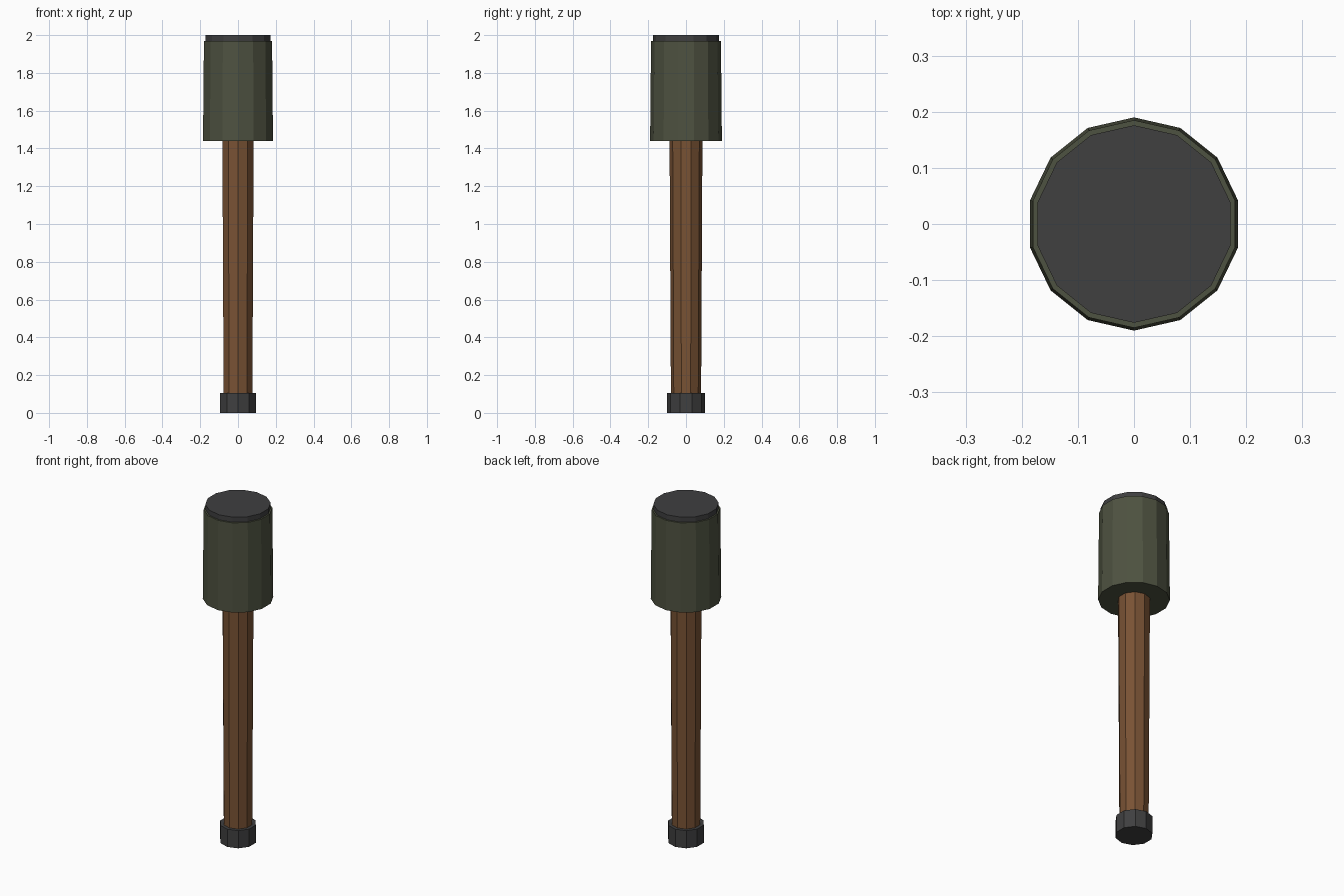
import bpy
import bmesh
from math import sin, cos, tau

cube = bpy.data.objects.get("Cube")
if cube:
    bpy.data.objects.remove(cube, do_unlink=True)


def make_material(name, rgb):
    mat = bpy.data.materials.new(name)
    mat.use_nodes = True
    colour = (*rgb, 1.0)
    mat.diffuse_color = colour
    bsdf = next(n for n in mat.node_tree.nodes if n.type == 'BSDF_PRINCIPLED')
    bsdf.inputs["Base Color"].default_value = colour
    bsdf.inputs["Roughness"].default_value = 0.8
    return mat


def make_prism(name, sides, profile, mat):
    """Closed faceted column from (radius, height) rings, with a corner facing +y."""
    bm = bmesh.new()
    rings = []
    for radius, z in profile:
        angles = [tau * i / sides for i in range(sides)]
        rings.append([bm.verts.new((radius * sin(a), radius * cos(a), z)) for a in angles])
    for low, high in zip(rings, rings[1:]):
        for i in range(sides):
            j = (i + 1) % sides
            bm.faces.new((low[i], low[j], high[j], high[i]))
    bm.faces.new(rings[0])
    bm.faces.new(rings[-1])
    bmesh.ops.recalc_face_normals(bm, faces=bm.faces)
    mesh = bpy.data.meshes.new(name)
    bm.to_mesh(mesh)
    bm.free()
    mesh.materials.append(mat)
    obj = bpy.data.objects.new(name, mesh)
    bpy.context.collection.objects.link(obj)
    return obj


wood = make_material("brown wood", (0.19, 0.085, 0.034))
green = make_material("olive green paint", (0.076, 0.084, 0.052))
metal = make_material("dark grey metal", (0.05, 0.05, 0.051))

# Wooden grip with its end cap
make_prism("end_cap", 10, [(0.1, 0.0), (0.1, 0.105)], metal)
make_prism("handle", 10, [(0.08, 0.105), (0.087, 1.44)], wood)

# Slightly tapered head with a lid
make_prism("head", 14, [(0.19, 1.44), (0.185, 1.97)], green)
make_prism("head_lid", 14, [(0.176, 1.97), (0.176, 2.0)], metal)
